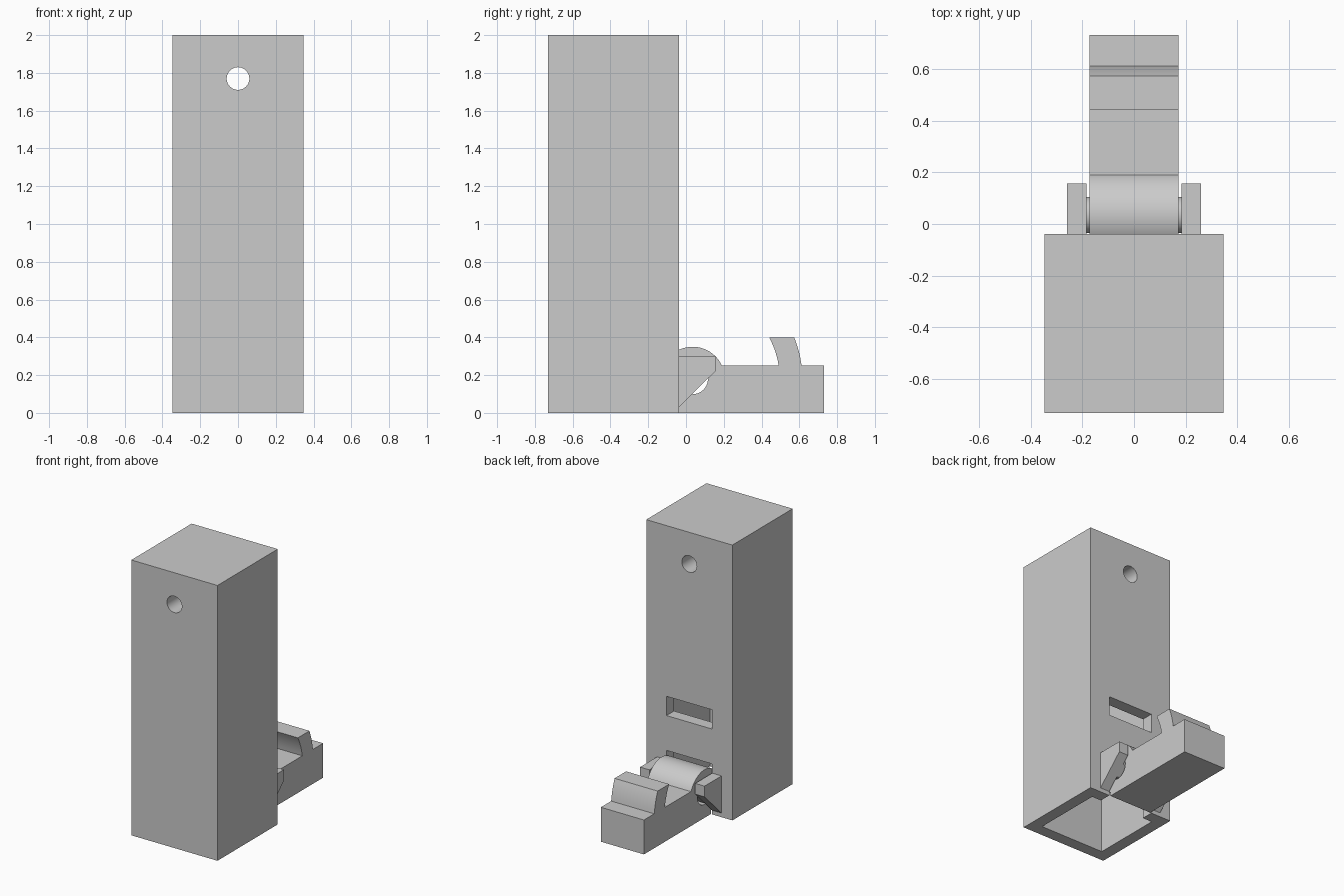
import bpy, bmesh, math

if "Cube" in bpy.data.objects:
    bpy.data.objects.remove(bpy.data.objects["Cube"])

grey = bpy.data.materials.new("grey_plastic")
grey.diffuse_color = (0.6, 0.6, 0.6, 1)
grey.use_nodes = True
grey.node_tree.nodes["Principled BSDF"].inputs["Base Color"].default_value = grey.diffuse_color

PY, PZ = 0.035, 0.18          # hinge axis (y, z)
BACK = -0.038                 # rear face of the tower
WALL = 0.087


def arc(r, a0, a1, n):
    """Points around the hinge axis, angles in degrees."""
    return [(PY + r * math.cos(math.radians(a0 + (a1 - a0) * i / n)),
             PZ + r * math.sin(math.radians(a0 + (a1 - a0) * i / n))) for i in range(n + 1)]


def extrude(name, profile, x0, x1):
    """Extrude a (y, z) profile along x."""
    bm = bmesh.new()
    a = [bm.verts.new((x0, y, z)) for y, z in profile]
    b = [bm.verts.new((x1, y, z)) for y, z in profile]
    n = len(profile)
    bm.faces.new(a)
    bm.faces.new(b[::-1])
    for i in range(n):
        bm.faces.new((a[i], b[i], b[(i + 1) % n], a[(i + 1) % n]))
    bmesh.ops.recalc_face_normals(bm, faces=bm.faces)
    me = bpy.data.meshes.new(name)
    bm.to_mesh(me)
    bm.free()
    ob = bpy.data.objects.new(name, me)
    bpy.context.collection.objects.link(ob)
    me.materials.append(grey)
    return ob


def block(name, x0, x1, y0, y1, z0, z1):
    return extrude(name, [(y0, z0), (y1, z0), (y1, z1), (y0, z1)], x0, x1)


def activate(ob):
    bpy.ops.object.select_all(action='DESELECT')
    ob.select_set(True)
    bpy.context.view_layer.objects.active = ob


def cut(ob, cutter):
    activate(ob)
    m = ob.modifiers.new("cut", 'BOOLEAN')
    m.operation = 'DIFFERENCE'
    m.solver = 'EXACT'
    m.object = cutter
    bpy.ops.object.modifier_apply(modifier=m.name)
    bpy.data.objects.remove(cutter)


def smooth(ob):
    activate(ob)
    bpy.ops.object.shade_smooth_by_angle(angle=math.radians(30))


# Tower, hollow from below
tower = block("tower", -0.346, 0.346, -0.73, BACK, 0, 2)
cut(tower, block("cavity", -0.346 + WALL, 0.346 - WALL, -0.73 + WALL, BACK - WALL, -0.1, 1.45))
# Latch slot and hinge slot through the rear wall
for z0, z1 in ((0.62, 0.76), (-0.1, 0.367)):
    cut(tower, block("slot", -0.183, 0.183, BACK - WALL - 0.05, 0.1, z0, z1))
# Round hanging hole
bpy.ops.mesh.primitive_cylinder_add(vertices=48, radius=0.06, depth=2,
                                    location=(0, -0.4, 1.77), rotation=(math.pi / 2, 0, 0))
cut(tower, bpy.context.object)
smooth(tower)

# Swinging arm with rounded hinge end and curved hook
r_out, r_in = 0.581, 0.461


def hook_angle(r, z):
    return math.degrees(math.asin((z - PZ) / r))


profile = [(BACK, 0), (0.73, 0), (0.73, 0.25)]
profile += arc(r_out, hook_angle(r_out, 0.25), hook_angle(r_out, 0.4), 6)
profile += arc(r_in, hook_angle(r_in, 0.4), hook_angle(r_in, 0.25), 6)
profile += arc(0.17, math.degrees(math.asin(0.07 / 0.17)), 244, 40)
arm = extrude("arm", profile, -0.173, 0.173)
cut(arm, extrude("hinge_hole", arc(0.081, 0, 352.5, 47), -0.3, 0.3))
smooth(arm)

# Hinge pin, flattened along the bracket slope
pin = extrude("hinge_pin", arc(0.07, -4, 274, 36), -0.19, 0.19)
smooth(pin)

# Brackets either side of the arm
for side, s in (("left", -1), ("right", 1)):
    x0, x1 = sorted((s * 0.184, s * 0.259))
    extrude(side + "_bracket",
            [(BACK, 0.03), (0.157, 0.222), (0.157, 0.3), (BACK, 0.3)], x0, x1)
